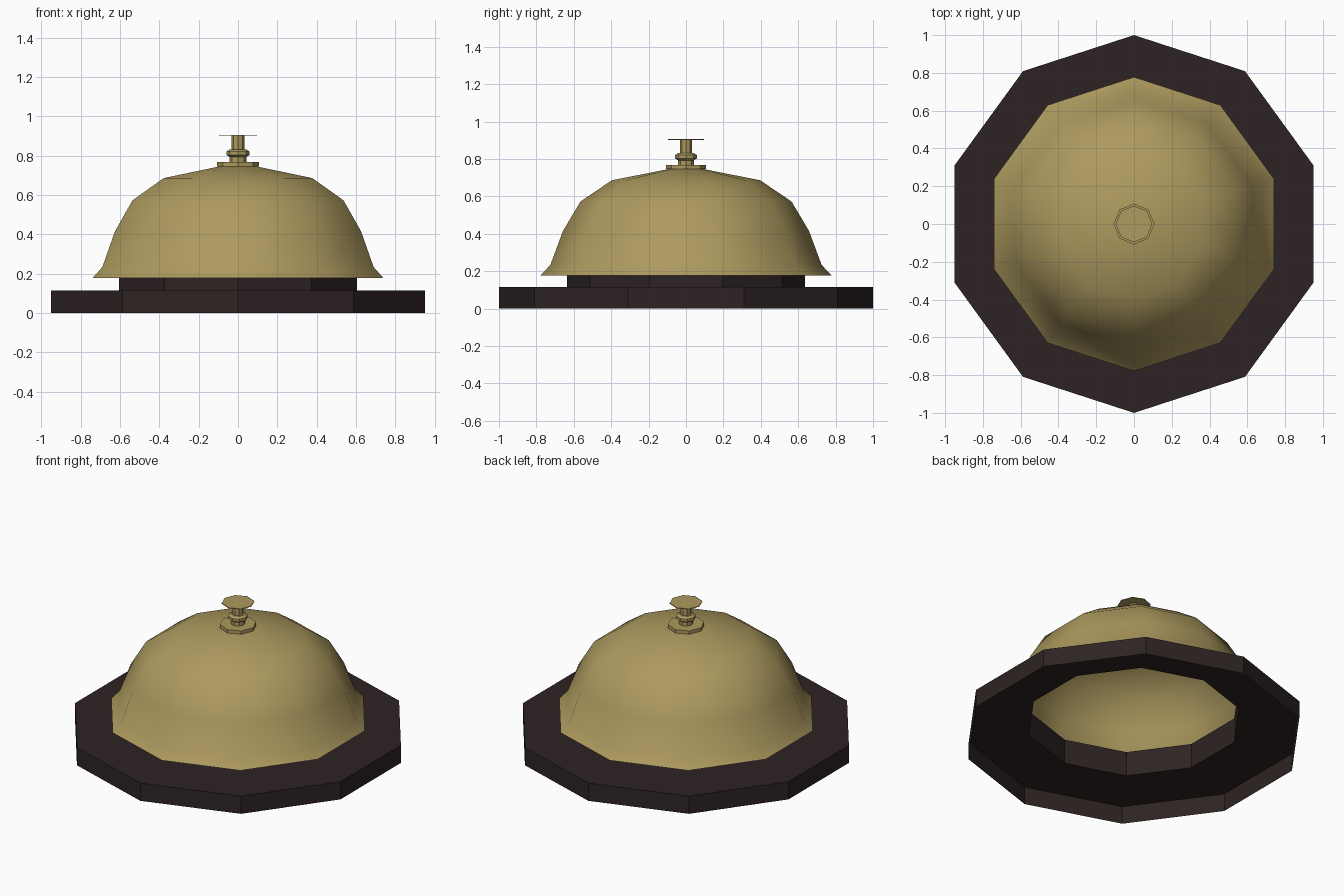
import bpy, math

if "Cube" in bpy.data.objects:
    bpy.data.objects.remove(bpy.data.objects["Cube"])

def material(name, col):
    m = bpy.data.materials.new(name)
    m.diffuse_color = (*col, 1)
    m.use_nodes = True
    m.node_tree.nodes["Principled BSDF"].inputs["Base Color"].default_value = m.diffuse_color
    return m

brass = material("brass", (0.42, 0.325, 0.115))
dark = material("dark_base", (0.027, 0.017, 0.017))

def lathe(name, profile, sides, mat, smooth=None):
    """Revolve (radius, z) points around z; radius 0 makes a tip."""
    verts, faces, rings = [], [], []
    for r, z in profile:
        n = 1 if r == 0 else sides
        rings.append(list(range(len(verts), len(verts) + n)))
        for i in range(n):
            a = math.pi / 2 + 2 * math.pi * i / sides
            verts.append((r * math.cos(a), r * math.sin(a), z))
    for lo, hi in zip(rings, rings[1:]):
        for i in range(sides):
            j = (i + 1) % sides
            if len(hi) == 1:
                faces.append((lo[i], lo[j], hi[0]))
            elif len(lo) == 1:
                faces.append((lo[0], hi[j], hi[i]))
            else:
                faces.append((lo[i], lo[j], hi[j], hi[i]))
    me = bpy.data.meshes.new(name)
    me.from_pydata(verts, [], faces)
    me.materials.append(mat)
    ob = bpy.data.objects.new(name, me)
    bpy.context.collection.objects.link(ob)
    if smooth:
        bpy.ops.object.select_all(action='DESELECT')
        ob.select_set(True)
        bpy.context.view_layer.objects.active = ob
        bpy.ops.object.shade_smooth_by_angle(angle=math.radians(smooth))
    return ob

# Hollow base: outer wall, top ledge and inner collar, open underneath
lathe("base", [(1.0, 0), (1.0, 0.115), (0.635, 0.115), (0.635, 0.275)], 10, dark)

# Bell dome with flared rim, open underneath
lathe("bell_dome", [(0.778, 0.177), (0.725, 0.234), (0.658, 0.415),
                    (0.564, 0.573), (0.397, 0.686), (0, 0.765)], 10, brass, 60)

# Striker: washer, neck, ring and stem
lathe("striker_stem", [(0.108, 0.746), (0.108, 0.768), (0.042, 0.768),
                       (0.042, 0.793), (0.058, 0.803), (0.058, 0.821),
                       (0.042, 0.832), (0.032, 0.832), (0.032, 0.904)], 8, brass)

# Flat push button
lathe("push_button", [(0, 0.902), (0.097, 0.902), (0.097, 0.906), (0, 0.906)], 8, brass)
